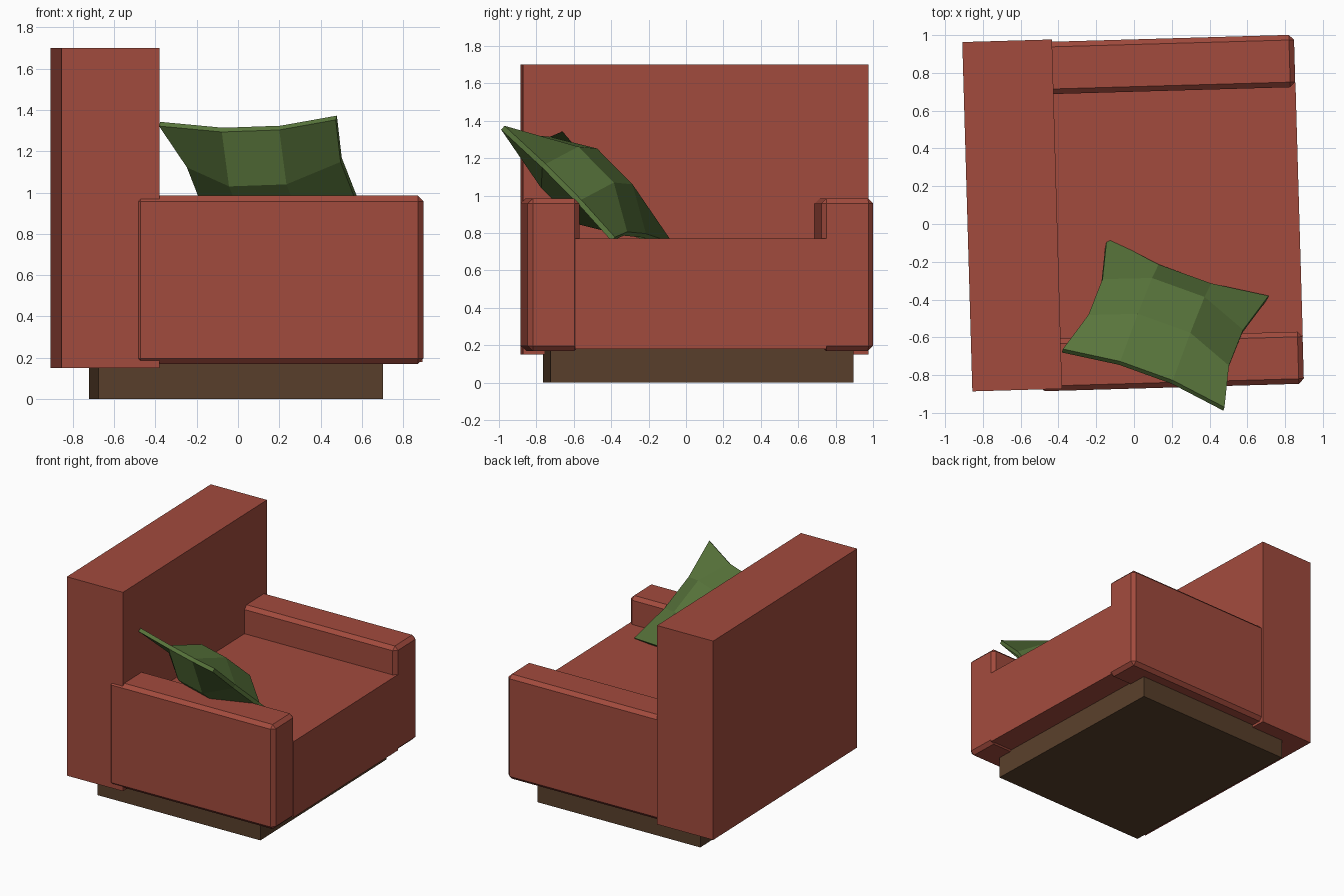
import bpy, bmesh, math
from mathutils import Matrix, Vector

if "Cube" in bpy.data.objects:
    bpy.data.objects.remove(bpy.data.objects["Cube"])

TURN = Matrix.Rotation(math.radians(1.65), 4, 'Z')  # whole chair is turned slightly


def material(name, rgb):
    m = bpy.data.materials.new(name)
    m.diffuse_color = (*rgb, 1)
    m.use_nodes = True
    m.node_tree.nodes["Principled BSDF"].inputs["Base Color"].default_value = m.diffuse_color
    return m


RED = material("red_fabric", (0.36, 0.07, 0.047))
WOOD = material("dark_wood", (0.10, 0.05, 0.024))
GREEN = material("green_fabric", (0.10, 0.18, 0.045))


def add_object(name, bm, mat):
    bmesh.ops.recalc_face_normals(bm, faces=bm.faces[:])
    me = bpy.data.meshes.new(name)
    bm.to_mesh(me)
    bm.free()
    me.materials.append(mat)
    ob = bpy.data.objects.new(name, me)
    bpy.context.collection.objects.link(ob)
    return ob


def box(name, x, y, z, mat, bevel=0):
    bm = bmesh.new()
    bmesh.ops.create_cube(bm, size=1)
    for v in bm.verts:
        v.co = [r[0] + (c + 0.5) * (r[1] - r[0]) for c, r in zip(v.co, (x, y, z))]
    ob = add_object(name, bm, mat)
    ob.matrix_world = TURN
    if bevel:
        mod = ob.modifiers.new("bevel", 'BEVEL')
        mod.width, mod.segments = bevel, 1
    return ob


# Plinth, seat block and tall backrest
box("base", (-0.697, 0.68), (-0.745, 0.875), (0, 0.2), WOOD)
box("seat", (-0.5, 0.876), (-0.62, 0.725), (0.18, 0.77), RED)
box("backrest", (-0.881, -0.406), (-0.861, 0.989), (0.15, 1.70), RED)

# Chamfered armrests
for side, y in (("front", (-0.871, -0.595)), ("rear", (0.70, 0.977))):
    box(side + "_armrest", (-0.525, 0.875), y, (0.17, 0.985), RED, 0.027)

# Pillow: two puffed 3x3 sheets joined by a thin rim
HALF_U, HALF_V, PUFF, RIM = 0.455, 0.435, 0.152, 0.014
bm = bmesh.new()
sheets = []
for s in (1, -1):
    sheet = {}
    for i in range(4):
        for j in range(4):
            edge_i, edge_j = i in (0, 3), j in (0, 3)
            u = HALF_U * (1 if edge_j else 0.87) if edge_i else 0.148
            v = HALF_V * (1 if edge_i else 0.87) if edge_j else 0.14
            h = RIM if edge_i or edge_j else PUFF
            sheet[i, j] = bm.verts.new((u if i > 1 else -u, v if j > 1 else -v, s * h))
    for i in range(3):
        for j in range(3):
            bm.faces.new([sheet[k] for k in ((i, j), (i + 1, j), (i + 1, j + 1), (i, j + 1))])
    sheets.append(sheet)
ring = [(i, 0) for i in range(3)] + [(3, j) for j in range(3)]
ring += [(3 - i, 3 - j) for i, j in ring]
top, bottom = sheets
for a, b in zip(ring, ring[1:] + ring[:1]):
    bm.faces.new((top[a], top[b], bottom[b], bottom[a]))
pillow = add_object("pillow", bm, GREEN)

# Lean the pillow on the front armrest
u = Vector((0.938, -0.338, 0.033)).normalized()
v = Vector((-0.29, -0.67, 0.683))
v = (v - u * v.dot(u)).normalized()
pose = Matrix((u, v, u.cross(v))).transposed().to_4x4()
pose.translation = (0.165, -0.53, 1.05)
pillow.matrix_world = pose
